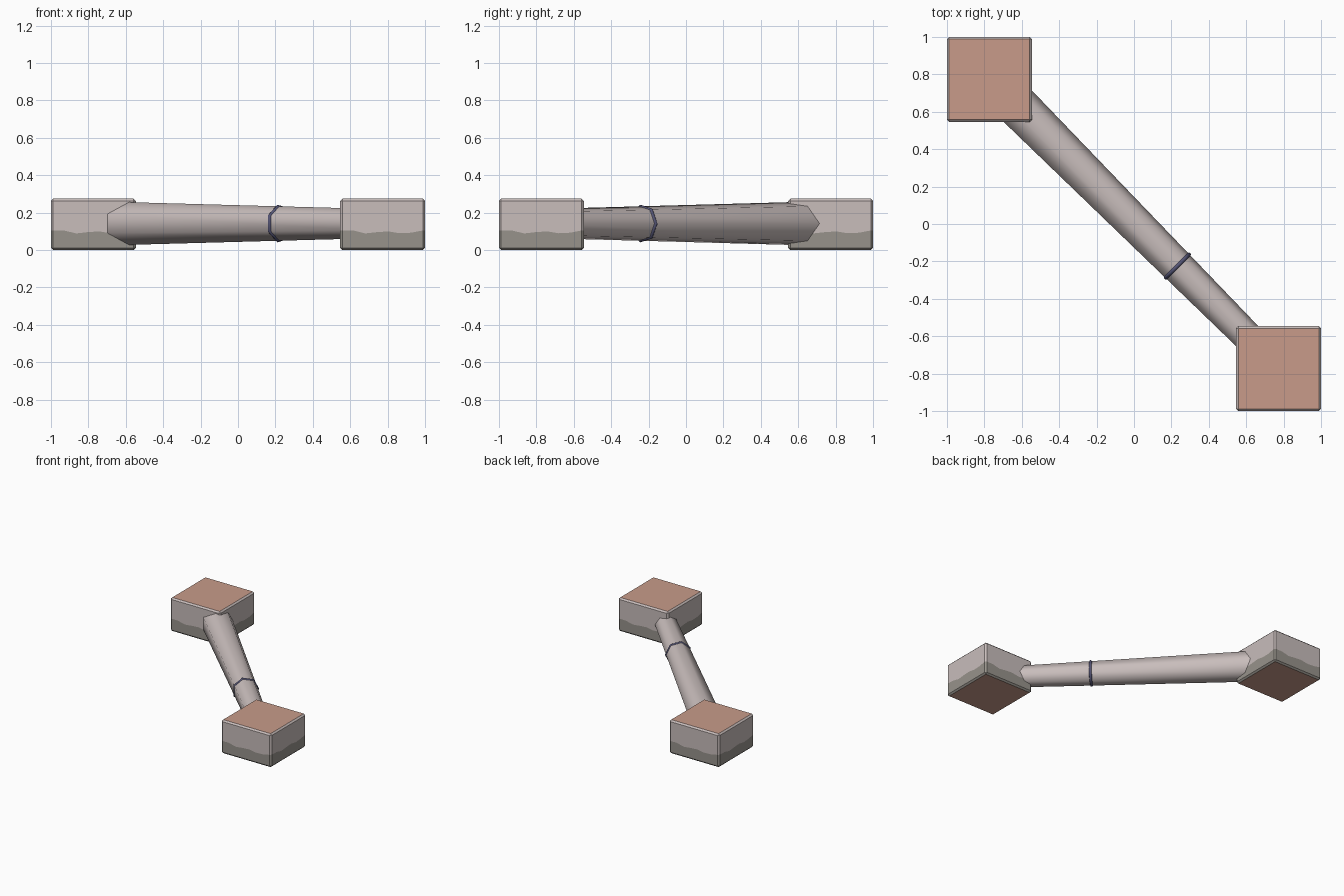
import bpy, bmesh, math
from mathutils import Vector

if "Cube" in bpy.data.objects:
    bpy.data.objects.remove(bpy.data.objects["Cube"])


def material(name, rgb):
    m = bpy.data.materials.new(name)
    m.diffuse_color = (*rgb, 1)
    m.use_nodes = True
    m.node_tree.nodes["Principled BSDF"].inputs["Base Color"].default_value = m.diffuse_color
    return m


stone = material("pale stone", (0.58, 0.51, 0.50))
grime = material("grey grime", (0.31, 0.29, 0.26))
clay = material("terracotta", (0.58, 0.33, 0.255))
slate = material("slate blue", (0.09, 0.09, 0.18))


def finish(name, bm, mats):
    bmesh.ops.recalc_face_normals(bm, faces=bm.faces[:])
    me = bpy.data.meshes.new(name)
    bm.to_mesh(me)
    bm.free()
    for m in mats:
        me.materials.append(m)
    ob = bpy.data.objects.new(name, me)
    bpy.context.collection.objects.link(ob)
    return ob


def bridge(bm, a, b, mat=0, smooth=False):
    n = len(a)
    for i in range(n):
        f = bm.faces.new((a[i], a[(i + 1) % n], b[(i + 1) % n], b[i]))
        f.material_index = mat
        f.smooth = smooth


# Bevelled end blocks: wavy grime line around the sides, clay top and bottom
HALF, HEIGHT, BEV = 0.227, 0.275, 0.012
WAVE = [0.105, 0.104, 0.089, 0.096, 0.100, 0.090, 0.093, 0.105]


def block(name, cx, cy):
    bm = bmesh.new()
    k = HALF - BEV

    def loop(out, z):
        verts = []
        for side in range(4):
            a = side * math.pi / 2
            c, s = math.cos(a), math.sin(a)
            for i, w in enumerate(WAVE):
                x, y = -k + 2 * k * i / (len(WAVE) - 1), -out
                verts.append(bm.verts.new((cx + c * x - s * y, cy + s * x + c * y,
                                           w if z is None else z)))
        return verts

    loops = [loop(k, 0), loop(HALF, BEV), loop(HALF, None),
             loop(HALF, HEIGHT - BEV), loop(k, HEIGHT)]
    for a, b, mat in zip(loops, loops[1:], (1, 1, 0, 0)):
        bridge(bm, a, b, mat)
    for cap in (loops[0], loops[-1]):
        bm.faces.new(cap).material_index = 2
    bmesh.ops.remove_doubles(bm, verts=bm.verts[:], dist=1e-5)
    return finish(name, bm, (stone, grime, clay))


block("back_left_block", -0.773, 0.773)
block("front_right_block", 0.773, -0.773)

# Seven-sided pieces along the diagonal axis
AXIS = Vector((1, -1, 0)).normalized()
SIDE = Vector((1, 1, 0)).normalized()
CENTRE = Vector((0, 0, 0.142))
N = 7


def ring_loop(bm, t, r):
    return [bm.verts.new(CENTRE + AXIS * t + SIDE * r * math.cos(math.tau * i / N)
                         + Vector((0, 0, r * math.sin(math.tau * i / N))))
            for i in range(N)]


# Tapered column
bm = bmesh.new()
thick, thin = ring_loop(bm, -1.0, 0.121), ring_loop(bm, 1.0, 0.081)
bridge(bm, thick, thin, smooth=True)
bm.faces.new(thick)
bm.faces.new(thin)
finish("tapered_column", bm, (stone,))

# Thin collar around the column
bm = bmesh.new()
M = 8
loops = [ring_loop(bm, 0.323 + 0.011 * math.cos(math.tau * j / M),
                   0.092 + 0.011 * math.sin(math.tau * j / M)) for j in range(M)]
for j in range(M):
    bridge(bm, loops[j], loops[(j + 1) % M], smooth=True)
finish("collar", bm, (slate,))
